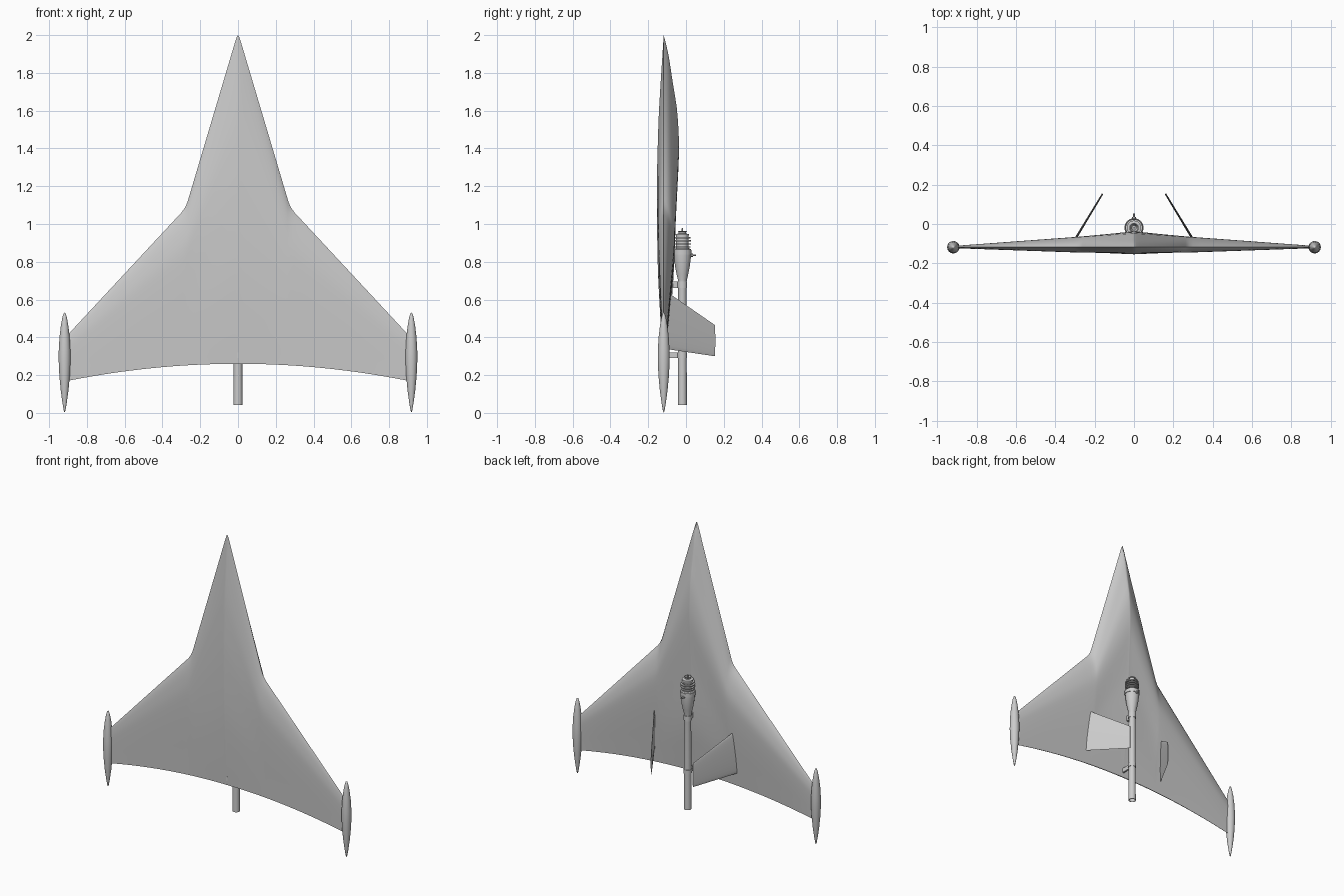
import bpy, bmesh, math
from mathutils import Vector

if "Cube" in bpy.data.objects:
    bpy.data.objects.remove(bpy.data.objects["Cube"])


def finish(name, bm, angle=30):
    bmesh.ops.remove_doubles(bm, verts=bm.verts, dist=1e-5)
    bmesh.ops.recalc_face_normals(bm, faces=bm.faces)
    mesh = bpy.data.meshes.new(name)
    bm.to_mesh(mesh)
    bm.free()
    mesh.shade_smooth()
    mesh.set_sharp_from_angle(angle=math.radians(angle))
    ob = bpy.data.objects.new(name, mesh)
    bpy.context.collection.objects.link(ob)
    return ob


def loft(name, rings, angle=30, caps=True):
    bm = bmesh.new()
    vs = [[bm.verts.new(p) for p in ring] for ring in rings]
    n = len(rings[0])
    for a, b in zip(vs, vs[1:]):
        for i in range(n):
            j = (i + 1) % n
            bm.faces.new((a[i], a[j], b[j], b[i]))
    if caps:
        bm.faces.new(vs[0])
        bm.faces.new(vs[-1])
    return finish(name, bm, angle)


def lathe(name, profile, x, y, seg=32, angle=35):
    bm = bmesh.new()
    vs = [bm.verts.new((x + r, y, z)) for r, z in profile]
    edges = [bm.edges.new(p) for p in zip(vs, vs[1:])]
    bmesh.ops.spin(bm, geom=vs + edges, cent=(x, y, 0), axis=(0, 0, 1),
                   angle=math.tau, steps=seg)
    return finish(name, bm, angle)


def box(name, lo, hi):
    bm = bmesh.new()
    bmesh.ops.create_cube(bm, size=1)
    for v in bm.verts:
        v.co = Vector([(a + b) / 2 + c * (b - a) for a, b, c in zip(lo, hi, v.co)])
    return finish(name, bm)


def curve(pts, t, smooth=True):
    """Value at t on a curve through (t, value) points."""
    k = 0
    while k < len(pts) - 2 and t > pts[k + 1][0]:
        k += 1
    (t0, v0), (t1, v1) = pts[k], pts[k + 1]
    s = (t - t0) / (t1 - t0)
    if not smooth:
        return v0 + (v1 - v0) * s
    slope = lambda i: ((pts[min(i + 1, len(pts) - 1)][1] - pts[max(i - 1, 0)][1]) /
                       (pts[min(i + 1, len(pts) - 1)][0] - pts[max(i - 1, 0)][0]))
    d = t1 - t0
    return ((2*s**3 - 3*s**2 + 1) * v0 + (s**3 - 2*s**2 + s) * d * slope(k)
            + (3*s**2 - 2*s**3) * v1 + (s**3 - s**2) * d * slope(k + 1))


# Wing: chordwise sections lofted from tip to tip
WY = -0.118
leading = [(0, 2.0), (.004, 1.996), (.012, 1.975), (.262, 1.135), (.27, 1.11),
           (.282, 1.085), (.3, 1.06), (.912, .402)]
mid_back = [(0, 0), (.057, .024), (.145, .048), (.23, .071), (.345, .081), (.46, .073),
            (.575, .063), (.69, .056), (.805, .043), (.92, .02), (1, .003)]
mid_front = [(0, 0), (.23, .025), (.345, .032), (.46, .036), (.69, .032), (.86, .018), (1, .003)]
foil = [(0, 0), (.05, .4), (.13, .75), (.25, 1), (.4, .93), (.6, .68), (.8, .37), (1, .06)]
us = [(1 - math.cos(math.pi * i / 32)) / 2 for i in range(33)]


def section(x):
    a = abs(x)
    top = curve(leading, a, False)
    bottom = .26 - .09 * (a / .9) ** 2
    w = min(a / .28, 1)
    s = max(a - .28, 0) / .63
    back = .053 * (1 - s) + .007 * s
    front = .027 * (1 - s) + .005 * s

    def point(u, side):
        if side > 0:
            h = (1 - w) * curve(mid_back, u) + w * back * curve(foil, u)
        else:
            h = (1 - w) * curve(mid_front, u) + w * front * curve(foil, u)
        return (x, WY + side * h, top + (bottom - top) * u)
    return [point(u, 1) for u in us] + [point(u, -1) for u in reversed(us[1:])]


half = [.004, .012, .03, .055, .08, .11, .14, .17, .2, .23, .25, .262, .27, .282, .3,
        .34, .4, .46, .52, .58, .64, .7, .76, .82, .87, .912]
loft("wing", [section(x) for x in [-h for h in reversed(half)] + [0] + half], 25)

# Tip pods and slanted tail fins on both sides
pod = [(0, .002), (.004, .01), (.011, .05), (.0205, .12), (.028, .2), (.0315, .28), (.031, .33),
       (.027, .4), (.02, .46), (.012, .505), (.005, .527), (0, .531)]
for side, label in ((-1, "left"), (1, "right")):
    lathe("tip_pod_" + label, pod, side * .918, -.118, 32, 60)
    rings = []
    out = Vector((.857, .515, 0))
    for x, y, z0, z1, t in ((.319, -.11, .339, .647, .006), (.16, .153, .30, .465, .004)):
        ring = []
        for i in range(24):
            a = math.tau * i / 24
            p = Vector((x, y, 0)) + out * (t * math.sin(a))
            ring.append((side * p.x, p.y, (z0 + z1) / 2 + (z1 - z0) / 2 * math.cos(a)))
        rings.append(ring)
    loft("tail_fin_" + label, rings, 40)

# Pulse jet: hollow tail pipe and combustion chamber
EY = -.019
lathe("engine_tube", [(.019, .3), (.02, .042), (.024, .042), (.023, .2), (.022, .69), (.024, .705),
                      (.031, .735), (.039, .775), (.044, .815), (.046, .85), (.046, .865),
                      (.04, .87), (0, .87)], 0, EY)
lathe("engine_band", [(.044, .838), (.0485, .838), (.0485, .862), (.044, .862)], 0, EY)

# Finned head with intake
head = [(.036, .865)]
for i in range(5):
    z = .876 + i * .016
    r = (.043, .045, .045, .043, .036)[i]
    head += [(.033, z), (r, z), (r, z + .006), (.033, z + .006)]
head += [(.02, .95), (.02, .958), (.024, .962), (.02, .962), (.011, .93), (0, .93)]
lathe("engine_head", head, 0, EY)
lathe("fuel_jet", [(0, .93), (.004, .93), (.004, .975), (0, .98)], 0, EY, 12)

# Spark plug on the chamber
bm = bmesh.new()
for r, y0, y1 in ((.009, .018, .036), (.004, .036, .054)):
    made = bmesh.ops.create_cone(bm, cap_ends=True, segments=12, radius1=r, radius2=r, depth=y1 - y0)
    for v in made["verts"]:
        x, y, z = v.co
        v.co = (x, (y0 + y1) / 2 + z, .835 + y)
finish("spark_plug", bm)

# Engine mounts with clamp rings
for label, z0, z1, y0 in (("lower", .29, .32, -.125), ("upper", .66, .695, -.1)):
    box("engine_mount_" + label, (-.006, y0, z0), (.006, -.038, z1))
    lathe("clamp_" + label, [(.021, z0), (.0255, z0), (.0255, z1), (.021, z1)], 0, EY)
